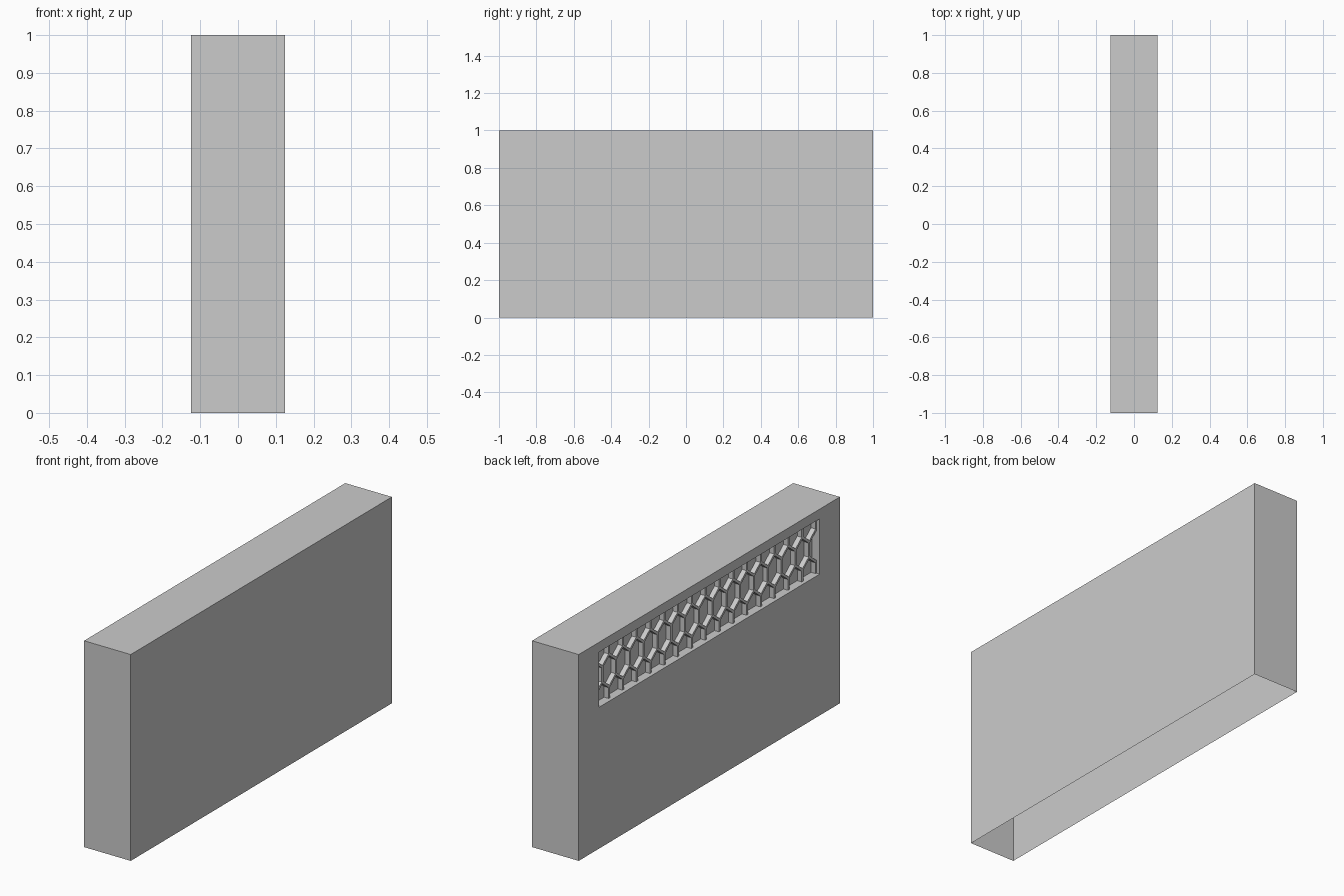
import bpy, bmesh, math
from mathutils import Vector, Matrix

if "Cube" in bpy.data.objects:
    bpy.data.objects.remove(bpy.data.objects["Cube"])

HX, HY, H = 0.125, 1.0, 1.0            # half thickness, half length, height
WY, Z0, Z1 = 0.845, 0.685, 0.953       # window recess half length, bottom, top
FRONT, BACK = -HX + 0.018, -HX + 0.042  # grille front plane, recess back plane


def finish(name, bm, fix_normals=True):
    if fix_normals:
        bmesh.ops.recalc_face_normals(bm, faces=bm.faces[:])
    mesh = bpy.data.meshes.new(name)
    bm.to_mesh(mesh)
    bm.free()
    ob = bpy.data.objects.new(name, mesh)
    bpy.context.collection.objects.link(ob)
    return ob


# Hollow wall: thin shell, open underneath, with a shallow recess on the -x side
bm = bmesh.new()


def ring(x, hy, z0, z1):
    return [bm.verts.new((x, y, z)) for y, z in
            ((-hy, z0), (hy, z0), (hy, z1), (-hy, z1))]


def bridge(a, b, skip=()):
    for i in range(4):
        if i not in skip:
            j = (i + 1) % 4
            bm.faces.new((a[i], a[j], b[j], b[i]))


far = ring(HX, HY, 0, H)
near = ring(-HX, HY, 0, H)
mouth = ring(-HX, WY, Z0, Z1)
floor = ring(BACK, WY, Z0, Z1)
bm.faces.new(far)
bridge(far, near, skip=(0,))     # side 0 is the open underside
bridge(near, mouth)
bridge(mouth, floor)
bm.faces.new(floor)
finish("wall_shell", bm)

# Grille: row of tall hexagons joined by short stems
bm = bmesh.new()
BAR = 0.012


def bar(p, q):
    p, q = Vector((0, *p)), Vector((0, *q))
    d = q - p
    mid = (p + q) / 2 + Vector(((FRONT + BACK) / 2, 0, 0))
    m = (Matrix.Translation(mid)
         @ Matrix.Rotation(math.atan2(-d.y, d.z), 4, 'X')
         @ Matrix.Diagonal((BACK - FRONT, BAR, d.length, 1)))
    bmesh.ops.create_cube(bm, size=1, matrix=m)


CELLS = 16
step = 2 * WY / CELLS
stem, slope = 0.055, 0.042
for i in range(CELLS + 1):
    y = -WY + i * step
    for edge, s in ((Z0, 1), (Z1, -1)):
        apex, shoulder = edge + s * stem, edge + s * (stem + slope)
        bar((y, min(edge, apex)), (y, max(edge, apex)))
        for side in (-1, 1):
            ys = y + side * step / 2
            if abs(ys) < WY:
                bar((y, apex), (ys, shoulder))
    if i < CELLS:
        ym = y + step / 2
        bar((ym, Z0 + stem + slope), (ym, Z1 - stem - slope))
finish("hexagon_grille", bm)
